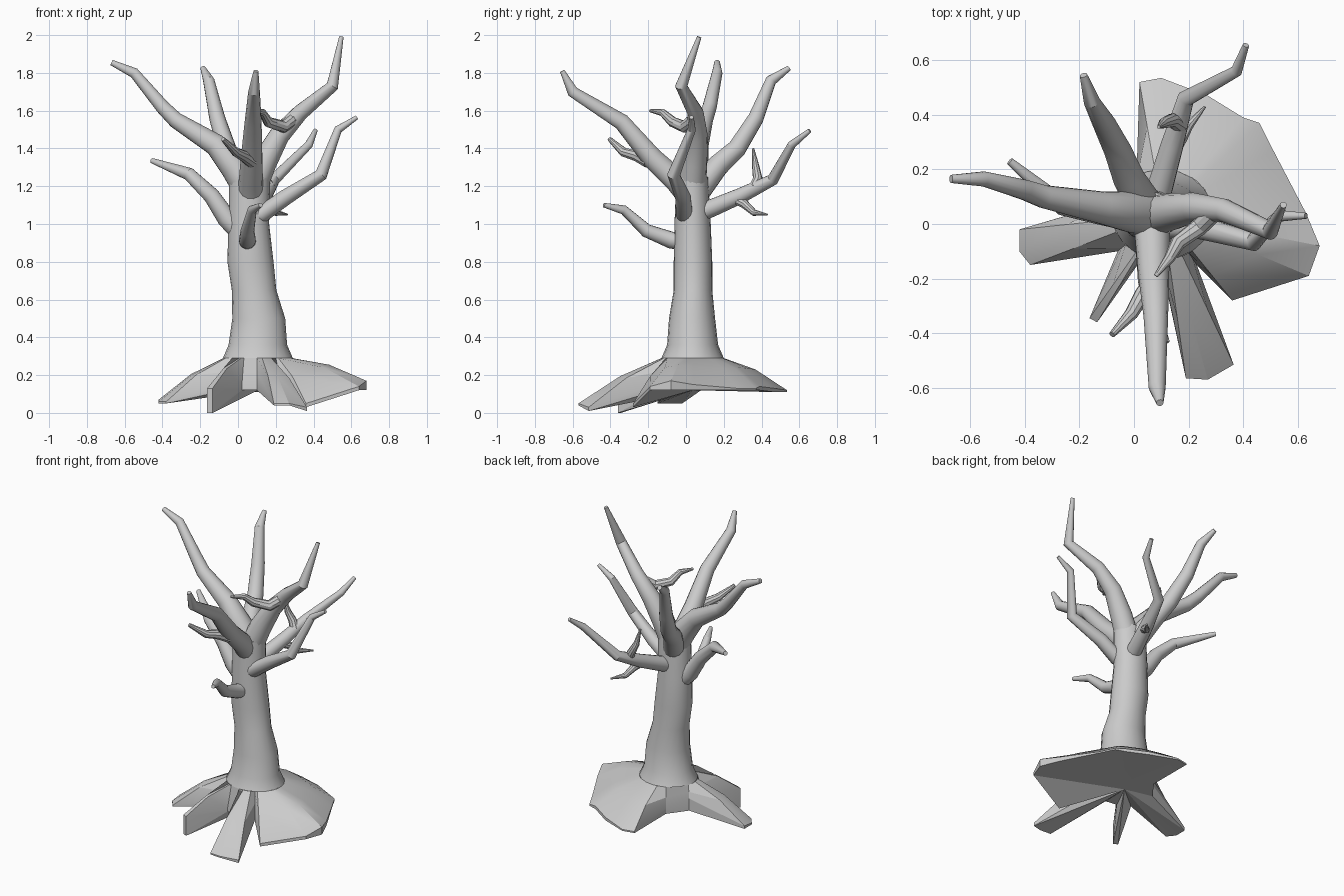
import bpy, bmesh, math
from mathutils import Vector

bark = bpy.data.materials.new("pale_grey_bark")
bark.diffuse_color = (0.6, 0.6, 0.6, 1)


def make_object(name, bm, angle):
    bmesh.ops.recalc_face_normals(bm, faces=bm.faces)
    me = bpy.data.meshes.new(name)
    bm.to_mesh(me)
    bm.free()
    me.materials.append(bark)
    ob = bpy.data.objects.new(name, me)
    bpy.context.collection.objects.link(ob)
    bpy.ops.object.select_all(action='DESELECT')
    ob.select_set(True)
    bpy.context.view_layer.objects.active = ob
    bpy.ops.object.shade_smooth_by_angle(angle=math.radians(angle))
    return ob


def bridge(bm, rings):
    for a, b in zip(rings, rings[1:]):
        n = len(a)
        for i in range(n):
            j = (i + 1) % n
            bm.faces.new((a[i], a[j], b[j], b[i]))


def limb(name, path, sides=14):
    """Tapered tube through (x, y, z, radius) points, with blunt ends."""
    bm = bmesh.new()
    pts = [Vector(p[:3]) for p in path]
    rings, u = [], None
    for i, p in enumerate(pts):
        t = Vector()
        if i > 0:
            t += (p - pts[i - 1]).normalized()
        if i < len(pts) - 1:
            t += (pts[i + 1] - p).normalized()
        t.normalize()
        u = u or t.orthogonal()
        u = (u - t * u.dot(t)).normalized()
        v = t.cross(u)
        ring = []
        for k in range(sides):
            a = math.tau * k / sides
            ring.append(bm.verts.new(p + path[i][3] * (u * math.cos(a) + v * math.sin(a))))
        rings.append(ring)
    bridge(bm, rings)
    bm.faces.new(rings[0])
    bm.faces.new(rings[-1])
    return make_object(name, bm, 30)


# Trunk: elliptical rings (z, centre x, centre y, radius x, radius y)
profile = [(0.29, .105, .035, .185, .165), (0.36, .105, .035, .155, .135),
           (0.50, .11, .032, .14, .122), (0.65, .085, .037, .118, .102),
           (0.80, .066, .037, .122, .102), (1.00, .057, .035, .108, .096),
           (1.25, .062, .033, .108, .084)]
bm = bmesh.new()
rings = []
for z, cx, cy, rx, ry in profile:
    rings.append([bm.verts.new((cx + rx * math.cos(math.tau * k / 20),
                                cy + ry * math.sin(math.tau * k / 20), z)) for k in range(20)])
bridge(bm, rings)
bm.faces.new(rings[-1])
make_object("trunk", bm, 25)

# Root flare: outline of roots and valleys (x, y, top z, bottom z)
outline = [(.27, .47, .13, .11), (.10, .535, .12, .11), (.02, .52, .12, .11),
           (.01, .20, .16, .12), (-.08, .08, .20, .12),
           (-.42, -.02, .07, .05), (-.42, -.10, .06, .05), (-.38, -.15, .06, .05),
           (-.06, -.10, .15, .12),
           (-.163, -.345, .13, .0), (-.135, -.36, .13, .0),
           (.02, -.14, .14, .12), (.10, -.15, .14, .12),
           (.19, -.565, .05, .04), (.27, -.57, .05, .04), (.365, -.515, .03, .01),
           (.23, -.15, .15, .12), (.36, -.28, .05, .03),
           (.64, -.19, .14, .12), (.68, -.08, .17, .12), (.63, .04, .15, .12),
           (.51, .27, .13, .12), (.46, .37, .13, .12), (.40, .39, .14, .12)]
bm = bmesh.new()
_, cx, cy, rx, ry = profile[0]
collar, middle, rim, base = [], [], [], []
for x, y, top, bottom in outline:
    dx, dy = x - cx, y - cy
    s = 1 / math.hypot(dx / rx, dy / ry)
    inner = Vector((cx + dx * s, cy + dy * s, 0.29))
    outer = Vector((x, y, top))
    hump = 0.025 if math.hypot(dx, dy) > 0.3 else 0
    collar.append(bm.verts.new(inner))
    middle.append(bm.verts.new((inner + outer) / 2 + Vector((0, 0, hump))))
    rim.append(bm.verts.new(outer))
    base.append(bm.verts.new((x, y, bottom)))
bridge(bm, [collar, middle, rim, base])
hub = bm.verts.new((cx, cy, .12))
for i in range(len(base)):
    bm.faces.new((base[i], base[(i + 1) % len(base)], hub))
make_object("roots", bm, 20)

# Main branches
limb("left_high_branch", [(.06, .04, 1.18, .085), (-.02, .045, 1.30, .075), (-.12, .06, 1.42, .06),
                          (-.33, .10, 1.55, .043), (-.40, .125, 1.62, .038),
                          (-.55, .165, 1.80, .028), (-.67, .165, 1.855, .015)])
limb("right_high_branch", [(.07, .03, 1.17, .075), (.14, .045, 1.33, .068), (.22, .06, 1.47, .055),
                           (.33, .05, 1.59, .043), (.50, -.025, 1.73, .033), (.547, .07, 1.99, .012)])
limb("front_high_branch", [(.065, .02, 1.15, .07), (.068, -.05, 1.23, .064), (.072, -.18, 1.35, .057),
                           (.08, -.34, 1.54, .045), (.085, -.60, 1.70, .031), (.095, -.655, 1.81, .013)])
limb("back_high_branch", [(.05, .05, 1.16, .07), (-.02, .17, 1.31, .058), (-.06, .27, 1.40, .05),
                          (-.11, .37, 1.56, .042), (-.155, .45, 1.76, .03), (-.185, .545, 1.825, .014)])
limb("right_low_branch", [(.07, .01, 1.03, .045), (.13, -.01, 1.055, .045), (.25, -.015, 1.14, .042),
                          (.44, -.065, 1.26, .034), (.53, .03, 1.50, .022), (.63, .03, 1.565, .011)])
limb("back_low_branch", [(.07, .05, 1.05, .05), (.10, .15, 1.09, .047), (.14, .29, 1.15, .042),
                         (.19, .46, 1.235, .032), (.375, .56, 1.42, .022), (.41, .655, 1.495, .012)])
limb("left_low_branch", [(.02, .035, .95, .055), (-.06, .035, 1.03, .052), (-.14, .045, 1.15, .044),
                         (-.26, .065, 1.265, .035), (-.455, .23, 1.335, .014)])
limb("front_low_branch", [(.05, .02, .90, .045), (.05, -.08, .915, .045), (.05, -.21, .965, .036),
                          (.075, -.33, 1.075, .025), (.12, -.435, 1.10, .012)])

# Side twigs
limb("right_high_twig", [(.30, .05, 1.56, .035), (.24, -.01, 1.515, .033), (.16, -.07, 1.54, .028),
                         (.13, -.125, 1.59, .02), (.08, -.19, 1.60, .008)], 10)
limb("front_high_twig", [(.075, -.20, 1.33, .035), (.03, -.26, 1.36, .03),
                         (-.01, -.33, 1.38, .025), (-.08, -.405, 1.45, .012)], 10)
limb("back_low_twig_down", [(.14, .26, 1.13, .025), (.17, .31, 1.105, .024),
                            (.20, .36, 1.06, .018), (.26, .43, 1.05, .005)], 10)
limb("back_low_twig_up", [(.17, .36, 1.19, .03), (.14, .38, 1.24, .026),
                          (.11, .37, 1.30, .02), (.09, .355, 1.40, .006)], 10)
